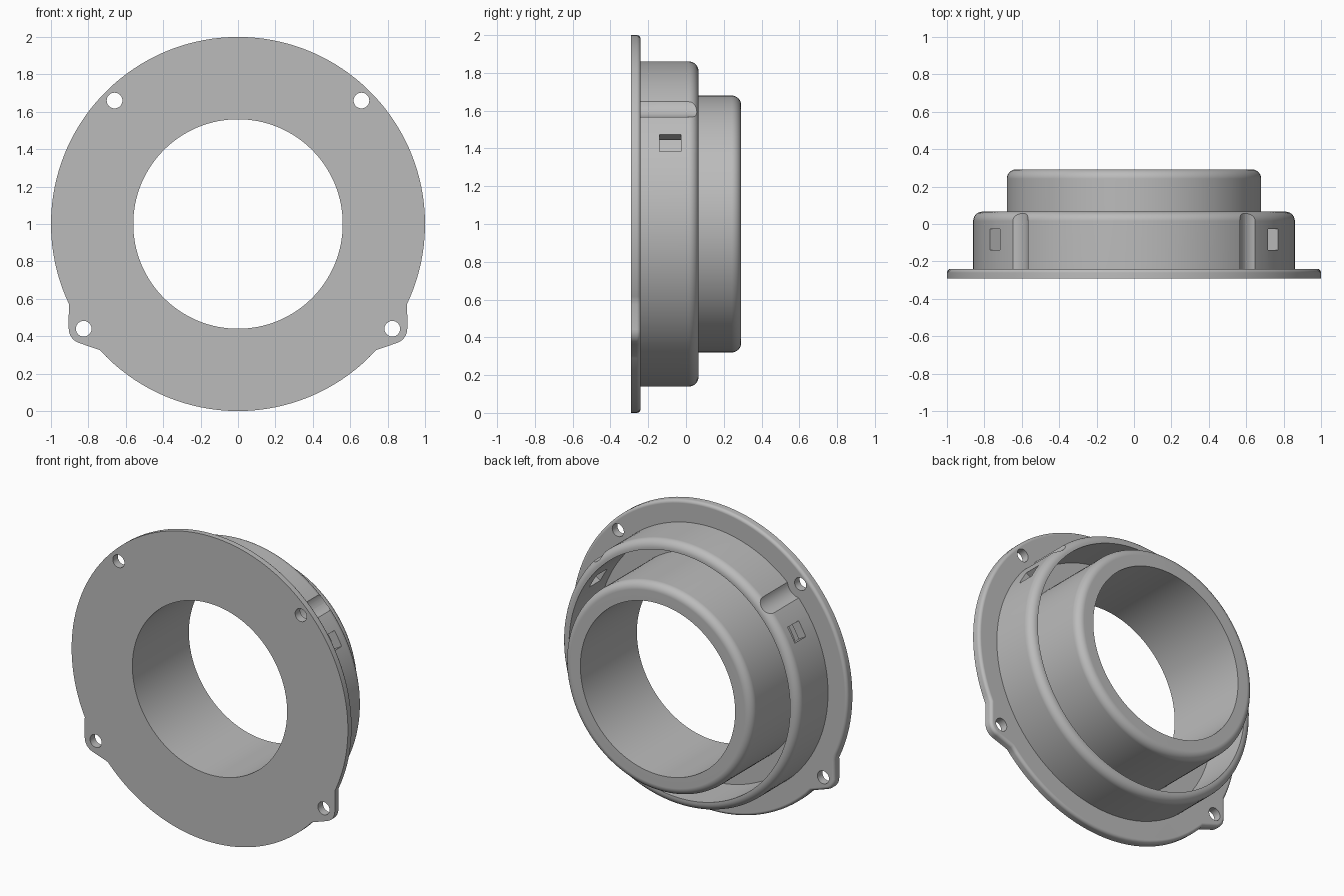
import bpy, bmesh, math
from mathutils import Vector, Matrix

if "Cube" in bpy.data.objects:
    bpy.data.objects.remove(bpy.data.objects["Cube"], do_unlink=True)

FRONT, PLATE_BACK, COLLAR_BACK, TUBE_BACK = -0.292, -0.24, 0.066, 0.292
BORE, TUBE, COLLAR_IN, COLLAR = 0.56, 0.68, 0.80, 0.86
AXIS = Vector((0, 0, 1))          # centre of the ring
SEGMENTS = 128

grey = bpy.data.materials.new("satin grey")
grey.use_nodes = True
grey.diffuse_color = (0.5, 0.5, 0.5, 1)
grey.node_tree.nodes["Principled BSDF"].inputs["Base Color"].default_value = (0.5, 0.5, 0.5, 1)


def make_object(name, bm):
    bmesh.ops.recalc_face_normals(bm, faces=bm.faces)
    mesh = bpy.data.meshes.new(name)
    bm.to_mesh(mesh)
    bm.free()
    mesh.materials.append(grey)
    obj = bpy.data.objects.new(name, mesh)
    bpy.context.collection.objects.link(obj)
    return obj


def lathe(name, profile):
    """Spin a closed (radius, y) profile around the ring axis."""
    bm = bmesh.new()
    rings = []
    for i in range(SEGMENTS):
        a = math.tau * i / SEGMENTS
        rings.append([bm.verts.new(AXIS + Vector((r * math.cos(a), y, r * math.sin(a))))
                      for r, y in profile])
    n = len(profile)
    for i in range(SEGMENTS):
        here, there = rings[i], rings[(i + 1) % SEGMENTS]
        for j in range(n):
            k = (j + 1) % n
            bm.faces.new((here[j], here[k], there[k], there[j]))
    return make_object(name, bm)


def sleeve(name, inner, outer, start, end, fillet):
    """Hollow cylinder with its outer back edge rounded."""
    arc = [(outer - fillet + fillet * math.cos(t * math.pi / 16),
            end - fillet + fillet * math.sin(t * math.pi / 16)) for t in range(9)]
    return lathe(name, [(inner, start), (outer, start)] + arc + [(inner, end)])


def rod(x, z, radius, y0, y1, sides=32):
    """Cylinder cutter running front to back."""
    bm = bmesh.new()
    place = Matrix.Translation((x, (y0 + y1) / 2, z)) @ Matrix.Rotation(math.pi / 2, 4, 'X')
    bmesh.ops.create_cone(bm, cap_ends=True, segments=sides, radius1=radius,
                          radius2=radius, depth=y1 - y0, matrix=place)
    return make_object("cutter", bm)


def finish(obj, cutters):
    """Cut, smooth and clean up one part."""
    for c in cutters:
        c.hide_render = True
        mod = obj.modifiers.new("cut", 'BOOLEAN')
        mod.operation, mod.solver, mod.object = 'DIFFERENCE', 'EXACT', c
    bpy.context.view_layer.update()
    shape = obj.evaluated_get(bpy.context.evaluated_depsgraph_get())
    mesh = bpy.data.meshes.new_from_object(shape)
    obj.modifiers.clear()
    obj.data = mesh
    for c in cutters:
        bpy.data.objects.remove(c, do_unlink=True)
    bpy.ops.object.select_all(action='DESELECT')
    obj.select_set(True)
    bpy.context.view_layer.objects.active = obj
    bpy.ops.object.shade_smooth_by_angle(angle=math.radians(30))
    obj.modifiers.new("even shading", 'WEIGHTED_NORMAL').keep_sharp = True


# Mounting plate: disc outline with a rounded ear low on each side
EAR_X, EAR_Z, EAR_R = 0.825, -0.56, 0.08
ear_top, ear_bottom = -25.2, -42.4
half = [(math.cos(math.radians(a)), math.sin(math.radians(a)))
        for a in [-90 + 2.8 * i for i in range(17)] + [ear_bottom]]
half += [(EAR_X + EAR_R * math.cos(math.radians(a)), EAR_Z + EAR_R * math.sin(math.radians(a)))
         for a in range(-73, 1, 8)] + [(EAR_X + EAR_R, EAR_Z)]
half += [(math.cos(math.radians(a)), math.sin(math.radians(a)))
         for a in [ear_top + (90 - ear_top) * i / 44 for i in range(45)]]
outline = half + [(-x, z) for x, z in reversed(half[1:-1])]

bm = bmesh.new()
front = bm.faces.new([bm.verts.new(AXIS + Vector((x, FRONT, z))) for x, z in outline])
new = bmesh.ops.extrude_face_region(bm, geom=[front], use_keep_orig=True)["geom"]
back_verts = [g for g in new if isinstance(g, bmesh.types.BMVert)]
bmesh.ops.translate(bm, verts=back_verts, vec=(0, PLATE_BACK - FRONT, 0))
back_edges = [g for g in new if isinstance(g, bmesh.types.BMEdge)]
bmesh.ops.bevel(bm, geom=back_edges, offset=0.02, segments=4, profile=0.5, affect='EDGES')
plate = make_object("mounting_plate", bm)

# Bore and screw holes through the plate
HOLE = 0.66
cuts = [rod(0, 1, BORE, -0.5, 0.1, SEGMENTS)]
for side in (-1, 1):
    cuts.append(rod(side * HOLE, 1 + HOLE, 0.042, -0.5, 0.1))
    cuts.append(rod(side * EAR_X, 1 + EAR_Z, 0.042, -0.5, 0.1))
finish(plate, cuts)

# Outer collar with screw clearance grooves and latch windows
collar = sleeve("outer_collar", COLLAR_IN, COLLAR, PLATE_BACK, COLLAR_BACK, 0.05)
cuts = []
for side in (-1, 1):
    cuts.append(rod(side * HOLE, 1 + HOLE, 0.095, -0.5, 0.3, 48))
    angle = math.radians(30)
    bm = bmesh.new()
    where = AXIS + Vector((side * 0.83 * math.cos(angle), -0.083, 0.83 * math.sin(angle)))
    place = (Matrix.Translation(where) @ Matrix.Rotation(-side * angle, 4, 'Y')
             @ Matrix.Diagonal((0.2, 0.112, 0.104, 1)))
    bmesh.ops.create_cube(bm, size=1, matrix=place)
    cuts.append(make_object("cutter", bm))
finish(collar, cuts)

# Inner tube
finish(sleeve("inner_tube", BORE, TUBE, PLATE_BACK, TUBE_BACK, 0.05), [])
